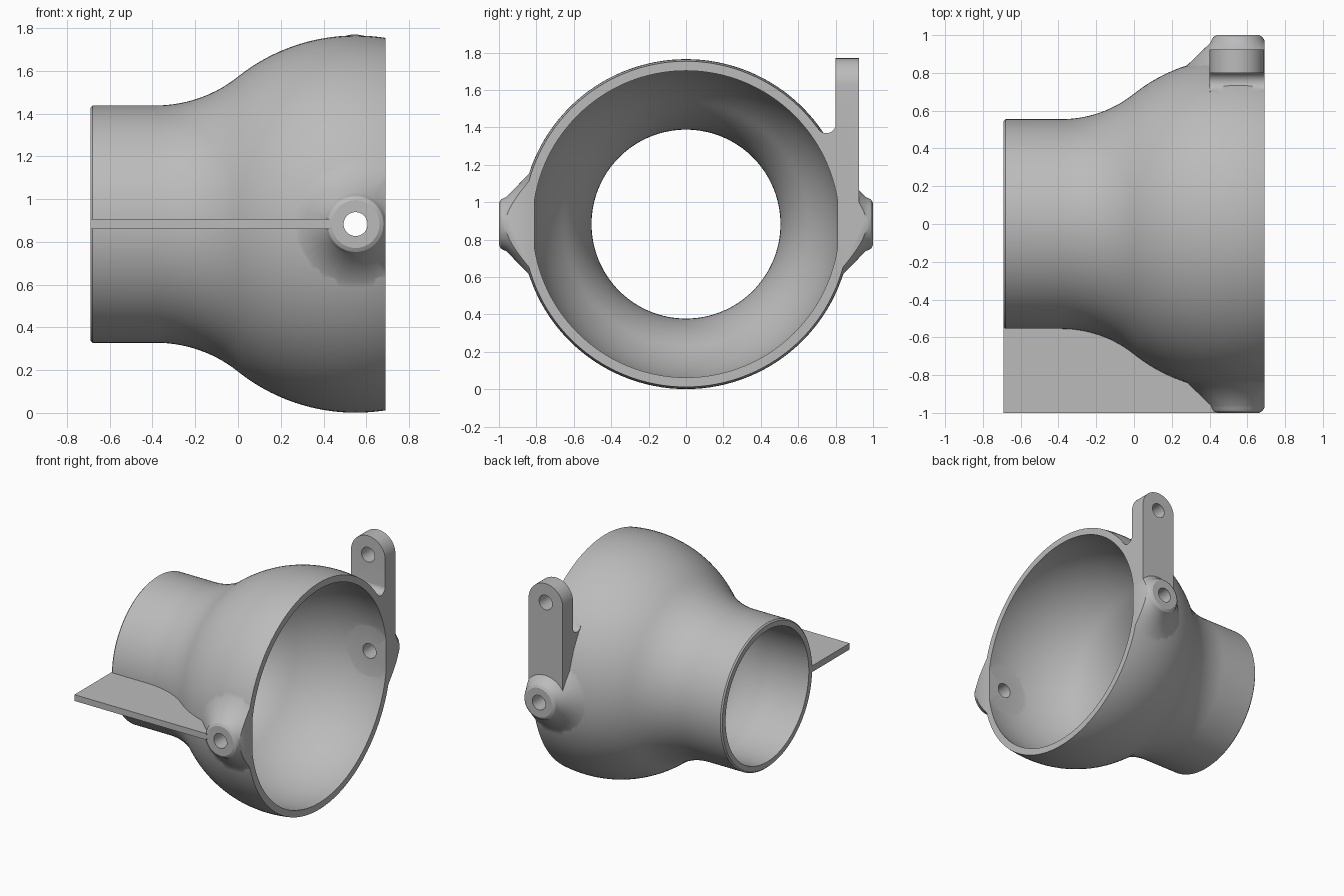
import bpy
import bmesh
from math import sin, cos, pi, radians, sqrt, acos
from mathutils import Matrix, Vector

cube = bpy.data.objects.get("Cube")
if cube:
    bpy.data.objects.remove(cube, do_unlink=True)

AXIS_Z = 0.883          # height of the main axis
PIVOT_X = 0.55          # centre of the ball section and of the bosses
MOUTH_X = 0.69          # plane of the wide opening
BALL_R, WALL = 0.882, 0.05
NECK_R = 0.555

grey = bpy.data.materials.new("plain grey")
grey.use_nodes = True
COLOUR = (0.5, 0.5, 0.5, 1)
grey.diffuse_color = COLOUR
grey.node_tree.nodes["Principled BSDF"].inputs["Base Color"].default_value = COLOUR


def to_object(name, bm):
    bmesh.ops.recalc_face_normals(bm, faces=bm.faces)
    mesh = bpy.data.meshes.new(name)
    bm.to_mesh(mesh)
    bm.free()
    mesh.materials.append(grey)
    obj = bpy.data.objects.new(name, mesh)
    bpy.context.collection.objects.link(obj)
    return obj


def revolve(name, profile, axis, centre, steps=128):
    """Solid of revolution; profile holds (distance along axis, radius)."""
    axis = Vector(axis)
    up = Vector((0, 0, 1))
    bm = bmesh.new()
    verts = [bm.verts.new(axis * a + up * r) for a, r in profile]
    edges = [bm.edges.new(pair) for pair in zip(verts, verts[1:])]
    bmesh.ops.spin(bm, geom=verts + edges, cent=(0, 0, 0), axis=axis,
                   angle=2 * pi, steps=steps)
    bmesh.ops.remove_doubles(bm, verts=bm.verts, dist=1e-5)
    bmesh.ops.translate(bm, verts=bm.verts, vec=centre)
    return to_object(name, bm)


def extrude(name, points, vec):
    bm = bmesh.new()
    face = bm.faces.new([bm.verts.new(p) for p in points])
    geom = bmesh.ops.extrude_face_region(bm, geom=[face])["geom"]
    moved = [g for g in geom if isinstance(g, bmesh.types.BMVert)]
    bmesh.ops.translate(bm, verts=moved, vec=vec)
    return to_object(name, bm)


def box(name, low, high):
    low, high = Vector(low), Vector(high)
    bm = bmesh.new()
    bmesh.ops.create_cube(bm, size=1, matrix=Matrix.Translation((low + high) / 2)
                          @ Matrix.Diagonal((*(high - low), 1)))
    return to_object(name, bm)


def arc(cx, cy, r, start, end, n):
    return [(cx + r * cos(start + (end - start) * i / n),
             cy + r * sin(start + (end - start) * i / n)) for i in range(n + 1)]


def combine(target, tool, operation):
    mod = target.modifiers.new(operation, 'BOOLEAN')
    mod.operation, mod.solver, mod.object = operation, 'EXACT', tool
    bpy.context.view_layer.objects.active = target
    bpy.ops.object.modifier_apply(modifier=mod.name)
    bpy.data.objects.remove(tool, do_unlink=True)


def bell(inset, end_x):
    """Neck, concave blend and ball section, offset inwards by inset."""
    join = acos(PIVOT_X / BALL_R)       # angle where blend meets ball
    tilt = pi / 2 - join
    blend = (sqrt(BALL_R ** 2 - PIVOT_X ** 2) - NECK_R) / (1 - cos(tilt))
    cx, cy = -blend * sin(tilt), NECK_R + blend
    ball = BALL_R - inset
    curve = arc(cx, cy, blend + inset, -pi / 2, -pi / 2 + tilt, 14)
    return curve + arc(PIVOT_X, 0, ball, pi - join,
                       acos((end_x - PIVOT_X) / ball), 30)[1:]


# Outer bell, solid for now
outer = bell(0, 0.73)
housing = revolve("housing", [(-0.69, 0), (-0.69, NECK_R - 0.01), (-0.68, NECK_R)]
                  + outer + [(0.73, 0)], (1, 0, 0), (0, 0, AXIS_Z))

# Flat side fin
combine(housing, box("fin", (-0.69, -1, AXIS_Z - 0.024), (0.432, -0.3, AXIS_Z + 0.024)),
        'UNION')

# Upright lug with rounded top, and its filleted web
top = arc(0.545, 1.625, 0.145, 0, pi, 24)
lug = [(x, 0.8, z) for x, z in [(0.4, 0.9), (0.69, 0.9)] + top]
combine(housing, extrude("lug", lug, (0, 0.125, 0)), 'UNION')
fillet = arc(0.75, 1.42, 0.051, 0, -pi * 0.9, 14)
web = [(0.401, y, z) for y, z in [(0.6, 1.0), (0.86, 1.0), (0.86, 1.42)] + fillet]
combine(housing, extrude("web", web, (0.4, 0, 0)), 'UNION')

# Hollow inside
inner = bell(WALL, 0.8)
cavity = revolve("cavity", [(-0.8, 0), (-0.8, NECK_R - WALL)] + inner + [(0.8, 0)],
                 (1, 0, 0), (0, 0, AXIS_Z))
combine(housing, cavity, 'DIFFERENCE')

# Conical pivot bosses on both sides
for side in (-1, 1):
    cone = [(0.81, 0), (0.81, 0.3), (0.96, 0.145), (0.975, 0.139),
            (0.99, 0.13), (1.0, 0.112), (1.0, 0)]
    boss = revolve("boss", cone, (0, side, 0), (PIVOT_X, 0, AXIS_Z), 96)
    combine(housing, boss, 'UNION')

# Trim everything flush with the mouth
combine(housing, box("trim", (MOUTH_X, -2, -1), (2, 2, 3)), 'DIFFERENCE')

# Pin holes through the bosses and the lug
for start, z, x in ((-1.2, AXIS_Z, PIVOT_X), (0.7, 1.625, 0.545)):
    pin = [(start, 0), (start, 0.056), (1.2, 0.056), (1.2, 0)]
    combine(housing, revolve("pin", pin, (0, 1, 0), (x, 0, z), 40), 'DIFFERENCE')

bpy.ops.object.select_all(action='DESELECT')
housing.select_set(True)
bpy.context.view_layer.objects.active = housing
bpy.ops.object.shade_smooth_by_angle(angle=radians(28))
